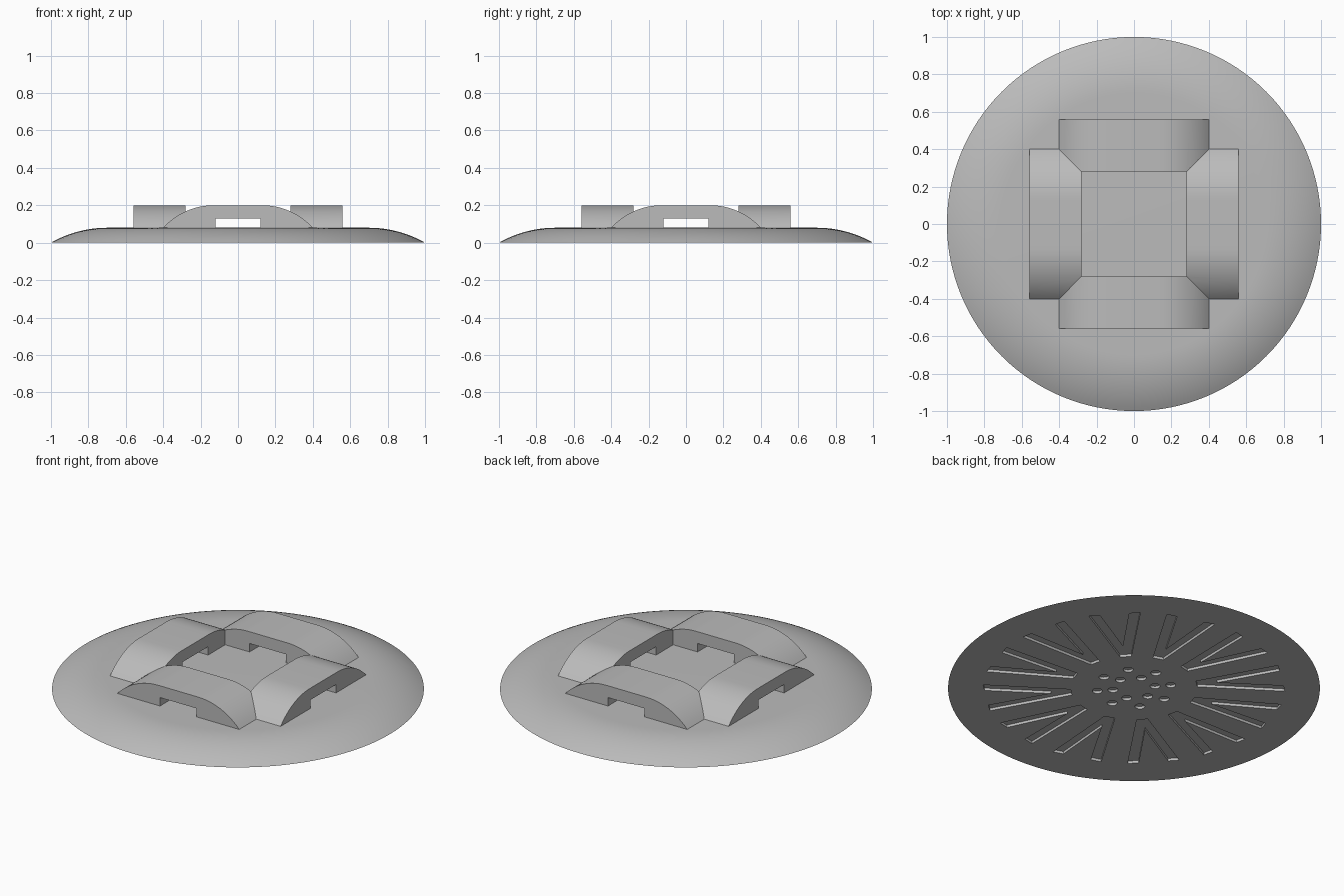
import bpy, bmesh
from math import sin, cos, asin, pi, radians, sqrt
from mathutils import Matrix

cube = bpy.data.objects.get("Cube")
if cube:
    bpy.data.objects.remove(cube, do_unlink=True)

grey = bpy.data.materials.new("plain grey")
grey.use_nodes = True
grey.diffuse_color = (0.5, 0.5, 0.5, 1)
grey.node_tree.nodes["Principled BSDF"].inputs["Base Color"].default_value = grey.diffuse_color


def add_object(name, bm):
    bmesh.ops.recalc_face_normals(bm, faces=bm.faces)
    mesh = bpy.data.meshes.new(name)
    bm.to_mesh(mesh)
    bm.free()
    mesh.materials.append(grey)
    obj = bpy.data.objects.new(name, mesh)
    bpy.context.collection.objects.link(obj)
    return obj


def add_prism(bm, points, depth, matrix):
    """Extrude a flat outline along its local z, then place it."""
    verts = [bm.verts.new((x, y, 0)) for x, y in points]
    face = bm.faces.new(verts)
    grown = bmesh.ops.extrude_face_region(bm, geom=[face])["geom"]
    top = [v for v in grown if isinstance(v, bmesh.types.BMVert)]
    bmesh.ops.translate(bm, verts=top, vec=(0, 0, depth))
    bmesh.ops.transform(bm, verts=verts + top, matrix=matrix)


def boolean(target, tool, operation):
    mod = target.modifiers.new(operation.lower(), "BOOLEAN")
    mod.object, mod.operation, mod.solver = tool, operation, "EXACT"
    select(target)
    bpy.ops.object.modifier_apply(modifier=mod.name)
    bpy.data.objects.remove(tool, do_unlink=True)


def select(obj):
    bpy.ops.object.select_all(action="DESELECT")
    obj.select_set(True)
    bpy.context.view_layer.objects.active = obj


def arc(flat, end, rise, steps):
    """Points falling from a level tangent at flat to the end, rise lower."""
    run = end - flat
    radius = (run * run + rise * rise) / (2 * rise)
    sweep = asin(run / radius)
    return [(flat + radius * sin(sweep * i / steps),
             -radius * (1 - cos(sweep * i / steps))) for i in range(steps + 1)]


TOP = 0.08      # height of the disc
CREST = 0.2     # height of the arches
DEPTH = 0.015   # depth of the underside recesses

# Domed disc: closed profile spun about the z axis
bm = bmesh.new()
profile = [(0, 0, TOP)] + [(r, 0, TOP + dz) for r, dz in arc(0.7, 1, TOP, 12)] + [(0, 0, 0)]
verts = [bm.verts.new(p) for p in profile]
edges = [bm.edges.new(pair) for pair in zip(verts, verts[1:])]
bmesh.ops.spin(bm, geom=verts + edges, cent=(0, 0, 0), axis=(0, 0, 1),
               angle=2 * pi, steps=128, use_duplicate=False)
bmesh.ops.remove_doubles(bm, verts=bm.verts, dist=0.0001)
disc = add_object("domed_disc", bm)

# Underside recesses: a ring of V grooves and two rings of round holes
bm = bmesh.new()
half = [(0.34, 0.03), (0.8, 0.14), (0.8, 0.08)]
groove = half + [(0.45, 0)] + [(x, -y) for x, y in reversed(half)]
below = Matrix.Translation((0, 0, -DEPTH))
for i in range(12):
    add_prism(bm, groove, 2 * DEPTH, below @ Matrix.Rotation(radians(12.5 + 30 * i), 4, "Z"))
circle = [(0.027 * cos(a * pi / 10), 0.027 * sin(a * pi / 10)) for a in range(20)]
for ring, count, start in ((0.2, 8, 41), (0.115, 6, 10)):
    for i in range(count):
        spot = Matrix.Rotation(radians(start) + 2 * pi * i / count, 4, "Z")
        add_prism(bm, circle, 2 * DEPTH, below @ spot @ Matrix.Translation((ring, 0, 0)))
boolean(disc, add_object("recess_cutter", bm), "DIFFERENCE")

# Four arched bars, each with a window, joined into a square frame
slope = [(x, CREST + dz) for x, dz in arc(0.13, 0.4, CREST - TOP, 12)]
foot = TOP - 0.004
right = slope + [(0.4, foot), (0.12, foot), (0.12, 0.13)]
outline = right + [(-x, z) for x, z in reversed(right)]
frame = None
for i, name in enumerate(("front", "left", "back", "right")):
    bm = bmesh.new()
    upright = Matrix.Translation((0, -0.28, 0)) @ Matrix.Rotation(pi / 2, 4, "X")
    add_prism(bm, outline, 0.28, Matrix.Rotation(i * pi / 2, 4, "Z") @ upright)
    bar = add_object(name + "_arch", bm)
    if frame:
        boolean(frame, bar, "UNION")
    else:
        frame = bar
frame.name = "arched_frame"

for obj in (disc, frame):
    select(obj)
    bpy.ops.object.shade_smooth_by_angle(angle=radians(25))
